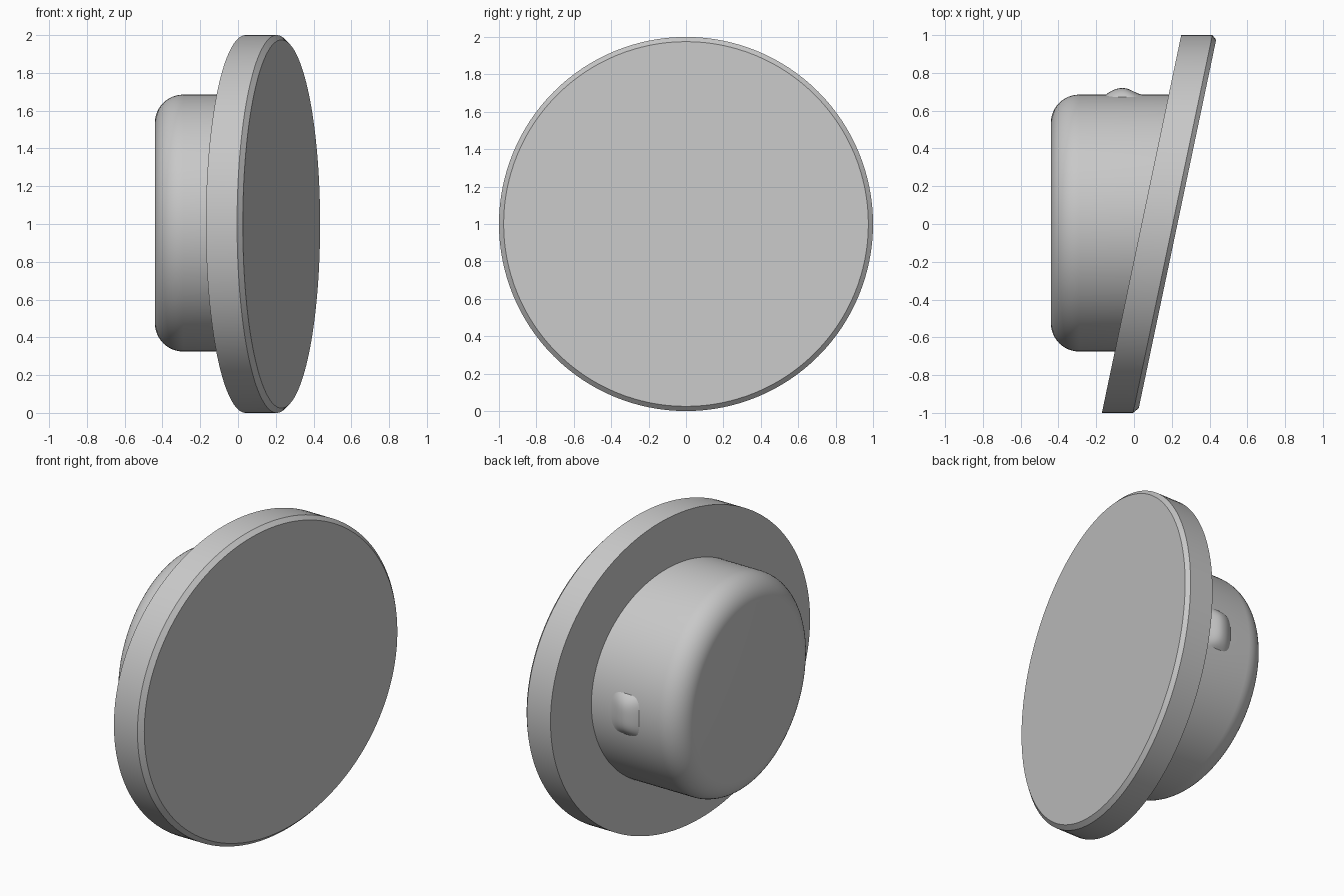
import bpy, bmesh
from math import sin, cos, pi, sqrt, radians

SLOPE = 0.21          # tilt of the plate along y
HUB_R, HUB_Y, HUB_Z = 0.68, 0.005, 1.005

default = bpy.data.objects.get("Cube")
if default:
    bpy.data.objects.remove(default)

grey = bpy.data.materials.new("plain grey")
grey.use_nodes = True
colour = (0.58, 0.58, 0.58, 1)
grey.diffuse_color = colour
grey.node_tree.nodes["Principled BSDF"].inputs["Base Color"].default_value = colour


def finish(bm, name, angle=25):
    bmesh.ops.recalc_face_normals(bm, faces=bm.faces)
    mesh = bpy.data.meshes.new(name)
    bm.to_mesh(mesh)
    bm.free()
    mesh.materials.append(grey)
    obj = bpy.data.objects.new(name, mesh)
    bpy.context.collection.objects.link(obj)
    bpy.ops.object.select_all(action='DESELECT')
    obj.select_set(True)
    bpy.context.view_layer.objects.active = obj
    bpy.ops.object.shade_smooth_by_angle(angle=radians(angle))
    return obj


def lathe(name, profile, cy, cz, cap_end, segments=128):
    """Turn (x, radius, slope) rings around the x axis; slope skews a ring along y."""
    bm = bmesh.new()
    rings = []
    for x, r, slope in profile:
        ring = []
        for i in range(segments):
            a = 2 * pi * i / segments
            y = cy + r * cos(a)
            ring.append(bm.verts.new((x + slope * y, y, cz + r * sin(a))))
        rings.append(ring)
    for lower, upper in zip(rings, rings[1:]):
        for i in range(segments):
            j = (i + 1) % segments
            bm.faces.new((lower[i], lower[j], upper[j], upper[i]))
    bm.faces.new(rings[0])
    if cap_end:
        bm.faces.new(rings[-1])
    return finish(bm, name)


# Slanted round plate with a chamfered front rim
lathe("slanted_plate",
      [(0.04, 1, SLOPE), (0.205, 1, SLOPE), (0.23, 0.975, SLOPE)],
      0, 1, True)

# Round hub with a rounded outer edge, running into the plate
fillet = 0.15
arc = [(-0.44 + fillet * (1 - cos(t)), HUB_R - fillet * (1 - sin(t)), 0)
       for t in (pi / 2 * k / 12 for k in range(13))]
lathe("hub", arc + [(0.1, HUB_R, SLOPE)], HUB_Y, HUB_Z, False)

# Small soft locating bump on the side of the hub
bm = bmesh.new()
n = 24
grid = []
for i in range(n + 1):
    u = 2 * i / n - 1
    rise = 1 - u * u if u < 0 else 0.5 + 0.5 * cos(pi * u)
    row = []
    for j in range(n + 1):
        v = 2 * j / n - 1
        # round the plan corners by narrowing the ends
        z = 0.13 * v * (1 - 0.2 * u ** 4)
        x = -0.06 + (0.09 if u < 0 else 0.115) * u * (1 - 0.12 * v ** 4)
        y = HUB_Y + sqrt(HUB_R ** 2 - z * z) + 0.036 * rise * (1 - v ** 4) - 0.001
        row.append(bm.verts.new((x, y, HUB_Z + z)))
    grid.append(row)
for a, b in zip(grid, grid[1:]):
    for j in range(n):
        bm.faces.new((a[j], b[j], b[j + 1], a[j + 1]))
bump = finish(bm, "hub_bump", 60)
# An open patch: make sure it faces away from the hub
if bump.data.polygons[n * n // 2].normal.y < 0:
    bump.data.flip_normals()
